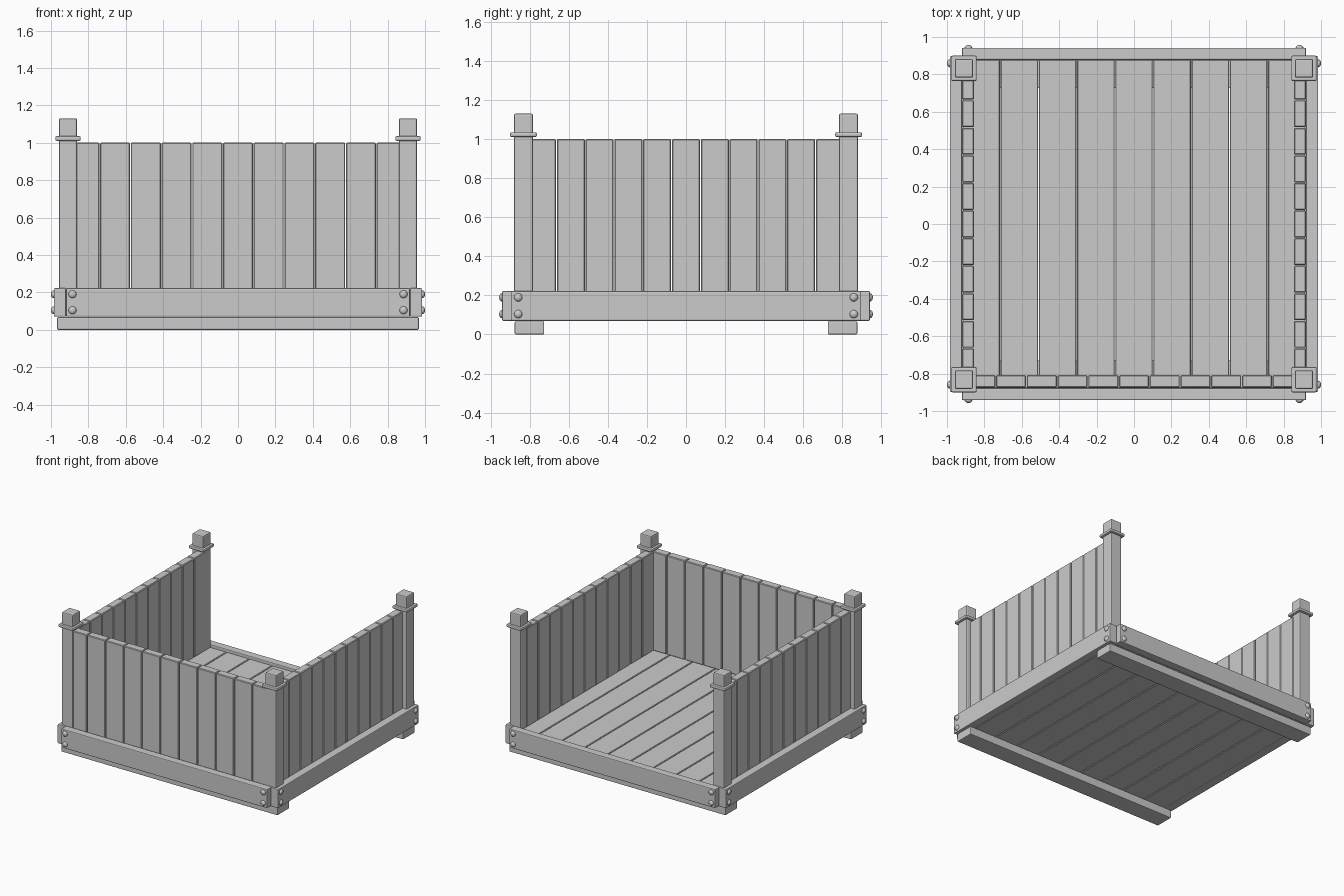
import bpy
import bmesh
from mathutils import Matrix, Vector

if "Cube" in bpy.data.objects:
    bpy.data.objects.remove(bpy.data.objects["Cube"])


def new_object(name, bm):
    mesh = bpy.data.meshes.new(name)
    bm.to_mesh(mesh)
    bm.free()
    ob = bpy.data.objects.new(name, mesh)
    bpy.context.collection.objects.link(ob)
    return ob


def box(name, lo, hi, bevel=0.006, segments=2):
    """Softly bevelled box between two corners."""
    lo, hi = Vector(lo), Vector(hi)
    bm = bmesh.new()
    bmesh.ops.create_cube(bm, size=1, matrix=Matrix.LocRotScale((lo + hi) / 2, None, hi - lo))
    ob = new_object(name, bm)
    mod = ob.modifiers.new("bevel", "BEVEL")
    mod.width = bevel
    mod.segments = segments
    return ob


def bolt(name, loc, scale):
    """Domed bolt head, half sunk into the rail."""
    bm = bmesh.new()
    bmesh.ops.create_uvsphere(bm, u_segments=16, v_segments=10, radius=1,
                              matrix=Matrix.LocRotScale(Vector(loc), None, Vector(scale)))
    for f in bm.faces:
        f.smooth = True
    return new_object(name, bm)


FLOOR_TOP, WALL_TOP, GAP = 0.20, 1.0, 0.002

# Skids under the front and back
for label, s in (("front", -1), ("back", 1)):
    y0, y1 = sorted((s * 0.726, s * 0.877))
    box(label + "_skid", (-0.967, y0, 0), (0.967, y1, 0.067))

# Floor boards running front to back
w = 1.84 / 9
for i in range(9):
    x = -0.92 + i * w
    box(f"floor_board_{i + 1}", (x + GAP, -0.878, 0.07), (x + w - GAP, 0.878, FLOOR_TOP), 0.004, 1)

# Base rails and their bolts
for label, s in (("front", -1), ("back", 1)):
    y0, y1 = sorted((s * 0.878, s * 0.942))
    box(label + "_rail", (-0.92, y0, 0.07), (0.92, y1, 0.222))
    for x in (-0.885, 0.885):
        for z in (0.104, 0.19):
            bolt(label + "_bolt", (x, s * 0.942, z), (0.021, 0.015, 0.021))
for label, s in (("left", -1), ("right", 1)):
    x0, x1 = sorted((s * 0.92, s * 0.985))
    box(label + "_rail", (x0, -0.897, 0.07), (x1, 0.897, 0.222))
    for y in (-0.859, 0.859):
        for z in (0.104, 0.19):
            bolt(label + "_bolt", (s * 0.985, y, z), (0.015, 0.021, 0.021))

# Front wall planks (the back is open)
w = 1.808 / 11
for i in range(11):
    x = -0.904 + i * w
    box(f"front_plank_{i + 1}", (x + GAP, -0.873, FLOOR_TOP), (x + w - GAP, -0.808, WALL_TOP), 0.005, 1)

# Side wall planks
w = 1.622 / 11
for label, s in (("left", -1), ("right", 1)):
    x0, x1 = sorted((s * 0.855, s * 0.92))
    for i in range(11):
        y = -0.811 + i * w
        box(f"{label}_plank_{i + 1}", (x0, y + GAP, FLOOR_TOP), (x1, y + w - GAP, WALL_TOP), 0.005, 1)

# Corner posts with collars
for ylabel, sy in (("front", -1), ("back", 1)):
    for xlabel, sx in (("left", -1), ("right", 1)):
        cx, cy = sx * 0.909, sy * 0.832
        name = f"{ylabel}_{xlabel}_post"
        box(name, (cx - 0.049, cy - 0.049, 0.1), (cx + 0.049, cy + 0.049, 1.13), 0.008)
        box(name + "_collar", (cx - 0.068, cy - 0.068, 1.01), (cx + 0.068, cy + 0.068, 1.035), 0.008)
